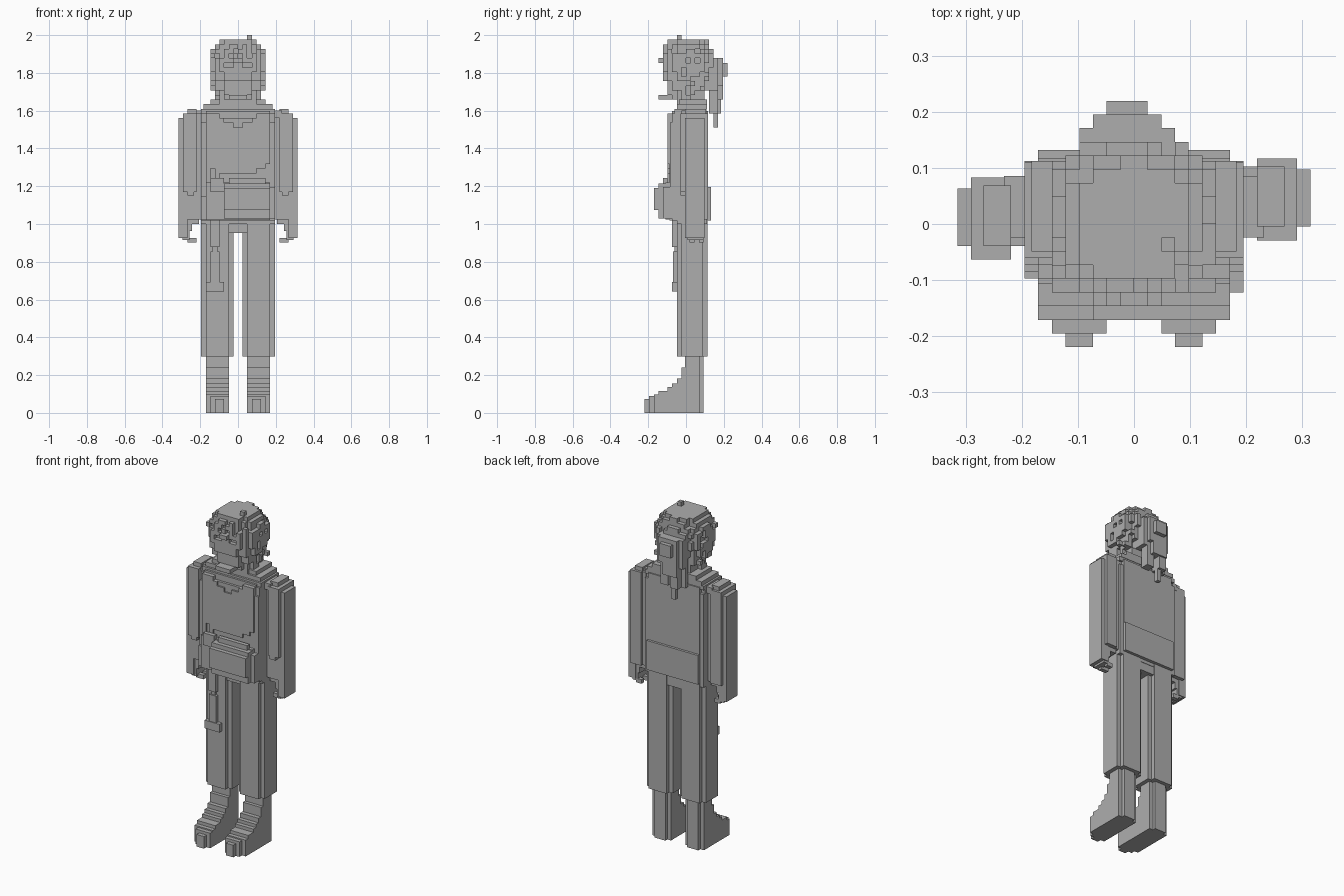
import bpy, bmesh, random
from mathutils import Vector, Matrix

if "Cube" in bpy.data.objects:
    bpy.data.objects.remove(bpy.data.objects["Cube"])

random.seed(4)
U = 2 / 82  # size of one block

grey = bpy.data.materials.new("grey")
grey.diffuse_color = (0.42, 0.42, 0.42, 1)
grey.use_nodes = True
grey.node_tree.nodes["Principled BSDF"].inputs["Base Color"].default_value = grey.diffuse_color


def finish(name, bm):
    me = bpy.data.meshes.new(name)
    bm.to_mesh(me)
    bm.free()
    me.materials.append(grey)
    ob = bpy.data.objects.new(name, me)
    bpy.context.collection.objects.link(ob)
    return ob


def boxes(name, *spans, mirror=1, dy=0):
    """Join boxes given in blocks as (x0, x1, y0, y1, z0, z1)."""
    bm = bmesh.new()
    for x0, x1, y0, y1, z0, z1 in spans:
        size = Vector((x1 - x0, y1 - y0, z1 - z0)) * U
        mid = Vector((mirror * (x0 + x1) / 2, (y0 + y1) / 2 + dy, (z0 + z1) / 2)) * U
        bmesh.ops.create_cube(bm, size=1, matrix=Matrix.Translation(mid) @ Matrix.Diagonal((*size, 1)))
    return finish(name, bm)


def blocks(name, cells):
    """Outer skin of a set of unit blocks."""
    bm = bmesh.new()
    for c in cells:
        for axis in range(3):
            for side in (0, 1):
                n = list(c)
                n[axis] += 1 if side else -1
                if tuple(n) in cells:
                    continue
                a, b = (axis + 1) % 3, (axis + 2) % 3
                quad = []
                for i, j in ((0, 0), (1, 0), (1, 1), (0, 1)):
                    p = list(c)
                    p[axis] += side
                    p[a] += i
                    p[b] += j
                    quad.append(bm.verts.new(Vector(p) * U))
                bm.faces.new(quad if side else quad[::-1])
    bmesh.ops.remove_doubles(bm, verts=bm.verts, dist=1e-5)
    return finish(name, bm)


for side, m in (("right", -1), ("left", 1)):
    # Shoe with stepped instep and rounded toe
    steps = [(2, 7, -0.2, 3, 0, 12.2), (3, 6, 3, 3.8, 0, 12.2)]
    for y, z in ((-1, 9.8), (-2, 7.5), (-3, 6.4), (-4, 5.6), (-6, 4.8), (-7, 4)):
        steps.append((2, 7, y, 1, 0, z))
    steps += [(2, 6, -8, -7, 0, 3.7), (3, 5, -9, -8, 0, 3)]
    boxes(side + "_shoe", *steps, mirror=m)
    # Trouser leg with notched corners
    boxes(side + "_leg", (1, 8, -1, 3.7, 12.2, 42), (2, 7, -2, 4.7, 12.2, 42), mirror=m)
    # Arm, sleeve front and curled hand
    dy = 0.4 if m < 0 else 1.8
    boxes(side + "_arm",
          (8, 11.9, -2, 2.4, 42, 65), (9, 11, -2, 2.4, 65, 66),
          (11.9, 12.9, -2, 2.2, 38.5, 64),
          (9, 11.9, -3, -2, 48, 65), (9.5, 11, -3, -2, 47.2, 48),
          (9, 11.9, 2.4, 3, 42, 65), mirror=m, dy=dy)
    boxes(side + "_hand",
          (8.5, 12, -1.5, 2, 41, 42), (10, 12, -1.5, 2, 39.5, 42), (11, 12.9, -2, 2.2, 38, 42),
          (9, 11, -1, 0, 37, 38), (9.5, 11, 1, 2, 37, 38),
          (10.5, 12, -1.5, 2, 37.5, 39.5), mirror=m, dy=dy)
    # Jacket edge beside the chest
    boxes(side + "_jacket_edge", (7, 8, -3.5, -3, 46, 63), (7, 8, 4, 4.6, 42, 64), mirror=m)

# Hips and torso
boxes("hips", (-6, 6, -1.5, 4.5, 39, 42), (-8, 8, -2, 4.6, 41, 42))
boxes("torso", (-8, 8, -3, 4, 41.8, 65), (-7, 7, -3, 4.8, 41.8, 65.5),
      (-7, 7, 4, 5.4, 41.8, 49), (-7, 7, -3.6, 0, 41.8, 64))
# Chest panel with a scooped neckline and a curved hem
chest = []
for x in range(-7, 7):
    d = abs(x + 0.5)
    top = 62 if d < 1 else 63 if d < 3 else 64 if d < 4 else 65
    hem = 52 + (2 if d > 6 else 1 if d > 4 else 0)
    chest.append((x, x + 1, -4, -3, hem, top))
boxes("chest_panel", *chest)
# Collar and shoulders
boxes("shoulders", (-8, 8, -2.5, 4.5, 65, 66), (-7.5, 7.5, -2, 4.6, 66, 67),
      (-6, 6, -1.5, 4.6, 67, 68), (-9.5, 9.5, -1, 3.5, 64, 65.6))
boxes("neck", (-4, 4, -2, 4, 67, 70))
# Belt and waist pouch
boxes("belt", (-7, 7, -4.4, 0, 42, 50), (-8, -3, -4, 0, 42, 47), (-6, -3, -5, -4, 48, 51),
      (-7, -6, -4, -3, 50, 54), (-5, -4, -4, -3, 50, 53))
boxes("pouch", (-3, 7, -6, -4, 42.2, 49.8), (-3, 7, -7, -6, 44, 48.8), (-2, 6, -5, -4, 49.8, 51),
      (7, 8, -5, -2, 42.2, 49))
# Sheath strapped to the thigh
boxes("thigh_sheath", (-6, -4, -3, -2, 36, 42), (-6, -4, -2.8, -2, 28, 35),
      (-7, -3, -3, -2, 26.4, 28.4), (-5.5, -4.5, -2.5, -2, 35, 36))

# Head: layers of (bottom, top, half width, front, back)
layers = ((68, 70, 4.6, -3, 4.5), (70, 72, 5.3, -4, 5), (72, 74, 5.8, -5, 5.8),
          (74, 78, 6.2, -5, 6.1), (78, 79, 5.6, -5, 5.7), (79, 80, 5.1, -4.6, 5.2),
          (80, 81, 3.9, -4, 4.6))


def inside(c, shrink):
    for z0, z1, rx, yf, yb in layers:
        if z0 <= c[2] < z1:
            ry, yc = (yb - yf) / 2 - shrink, (yb + yf) / 2
            return (abs((c[0] + .5) / (rx - shrink)) ** 2.8 + abs((c[1] + .5 - yc) / ry) ** 2.8) <= 1
    return False


grid = [(x, y, z) for z in range(68, 81) for y in range(-6, 8) for x in range(-7, 7)]
skull = {c for c in grid if inside(c, 1.0) and c[2] < 80}
# Hair: ragged outer shell behind and above the face
hair = {c for c in grid if inside(c, 0) and c not in skull
        and (c[1] >= -1 or c[2] >= 77) and (c[2] == 80 or random.random() < 0.8)}
# Face: forehead, cheeks, nose and chin, leaving the eyes sunken
face = {c for c in grid if inside(c, 0) and c[1] < -1 and c[2] < 77
        and not (c[2] == 75 and abs(c[0] + .5) in (1.5, 2.5))}
face |= {(x, -6, 76) for x in (-1, 0)}
face |= {(x, y, 68) for x in range(-2, 2) for y in range(-6, -3)}
face |= {(x, -4, 69) for x in range(-3, 3)}
# Stray locks
hair |= {(2, -2, 81), (-4, -3, 80), (-6, -4, 77), (5, -3, 77), (-6, 0, 71), (5, 1, 71), (-6, 2, 70), (5, 3, 70)}
blocks("head", skull | face)
blocks("hair", hair)
# Tied-back hair with hanging strands
boxes("ponytail", (-2, 1, 5, 9, 73, 76), (-3, 2, 5, 8, 71, 77), (-4, 3, 5, 7, 70, 77),
      (-3, 1, 5, 8, 68, 71), (-3, -1, 5, 7.6, 65, 68), (0, 2, 5, 7, 65, 70),
      (-2, -1, 6, 7, 62, 65), (-4, -3, 5, 6, 65, 70))
